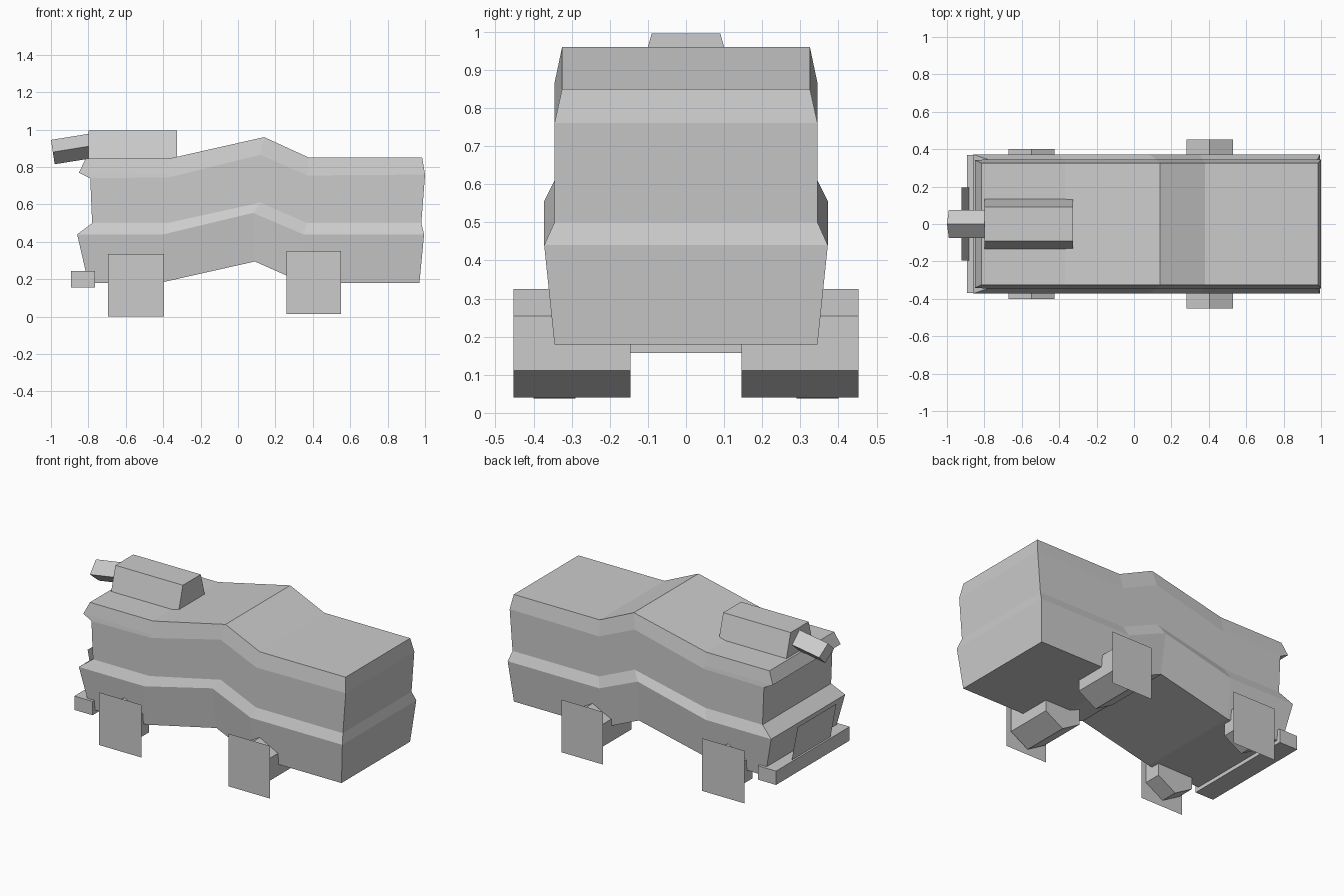
import bpy, math
from mathutils import Vector

if "Cube" in bpy.data.objects:
    bpy.data.objects.remove(bpy.data.objects["Cube"])


def make(name, verts, faces):
    me = bpy.data.meshes.new(name)
    me.from_pydata([tuple(v) for v in verts], [], faces)
    me.update()
    ob = bpy.data.objects.new(name, me)
    bpy.context.collection.objects.link(ob)
    return ob


def prism(name, start, end, u, v, sides):
    """Regular prism between two points, with cross-section radius vectors u and v."""
    a, b, u, v = map(Vector, (start, end, u, v))
    ring = [u * math.cos(math.tau * i / sides) + v * math.sin(math.tau * i / sides)
            for i in range(sides)]
    verts = [a + r for r in ring] + [b + r for r in ring]
    faces = [(i, (i + 1) % sides, (i + 1) % sides + sides, i + sides) for i in range(sides)]
    faces += [tuple(reversed(range(sides))), tuple(range(sides, 2 * sides))]
    return fix(make(name, verts, faces))


def fix(ob):
    import bmesh
    bm = bmesh.new()
    bm.from_mesh(ob.data)
    bmesh.ops.recalc_face_normals(bm, faces=bm.faces)
    bm.to_mesh(ob.data)
    bm.free()
    return ob


def taper_box(name, x0, x1, z0, z1, y_base, y_top):
    verts = [(x, s * y, z) for x in (x0, x1)
             for s, y, z in ((-1, y_base, z0), (1, y_base, z0), (1, y_top, z1), (-1, y_top, z1))]
    faces = [(i, (i + 1) % 4, (i + 1) % 4 + 4, i + 4) for i in range(4)]
    return fix(make(name, verts, faces + [(3, 2, 1, 0), (4, 5, 6, 7)]))


# Body: stacked side contours, each a half width and five (x, z) points
layers = [
    (.345, [(-.80, .18), (-.40, .185), (.09, .295), (.35, .18), (.97, .18)]),
    (.372, [(-.86, .44), (-.40, .44), (.08, .555), (.35, .44), (.995, .44)]),
    (.345, [(-.78, .50), (-.38, .50), (.12, .61), (.37, .50), (.98, .50)]),
    (.345, [(-.79, .74), (-.37, .745), (.12, .865), (.37, .755), (1.0, .76)]),
    (.341, [(-.85, .77), (-.37, .765), (.124, .884), (.372, .774), (.997, .778)]),
    (.325, [(-.815, .845), (-.37, .845), (.14, .96), (.38, .85), (.985, .85)]),
]
verts = [(x, s * w, z) for w, pts in layers for s in (-1, 1) for x, z in pts]
idx = lambda l, s, i: l * 10 + s * 5 + i
faces = []
for l in range(len(layers) - 1):
    for s in (0, 1):
        for i in range(4):
            faces.append((idx(l, s, i), idx(l, s, i + 1), idx(l + 1, s, i + 1), idx(l + 1, s, i)))
    for i in (0, 4):
        faces.append((idx(l, 0, i), idx(l, 1, i), idx(l + 1, 1, i), idx(l + 1, 0, i)))
for l in (0, len(layers) - 1):
    for i in range(4):
        faces.append((idx(l, 0, i), idx(l, 0, i + 1), idx(l, 1, i + 1), idx(l, 1, i)))
fix(make("body", verts, faces))

# Bumper and the thin grille panel floating ahead of the nose
taper_box("bumper", -.893, -.765, .157, .245, .37, .37)
make("grille_panel", [(-.88, .195, .24), (-.88, -.195, .24), (-.922, -.195, .465),
                      (-.922, .195, .465)], [(0, 3, 2, 1)])

# Roof turret with a tilted four-sided barrel
taper_box("turret", -.80, -.325, .83, .995, .137, .09)
prism("barrel", (-.99, 0, .88), (-.78, 0, .914), (0, .075, 0), (-.01, 0, .065), 4)

# Wheels: six-sided hubs with a flat square plate outside each
R = .1425
for end, cx, cz, y0, y1, plate_y, px0, px1, pz0, pz1 in (
        ("front", -.5475, .18, .29, .40, .405, -.695, -.395, 0, .335),
        ("rear", .405, .1825, .145, .452, .465, .26, .55, .015, .35)):
    for side, s in (("right", -1), ("left", 1)):
        prism(f"{end}_{side}_wheel", (cx, s * y0, cz), (cx, s * y1, cz),
              (0, 0, R), (R, 0, 0), 6)
        y = s * plate_y
        quad = (0, 1, 2, 3) if s < 0 else (3, 2, 1, 0)
        make(f"{end}_{side}_wheel_plate",
             [(px0, y, pz0), (px1, y, pz0), (px1, y, pz1), (px0, y, pz1)], [quad])
